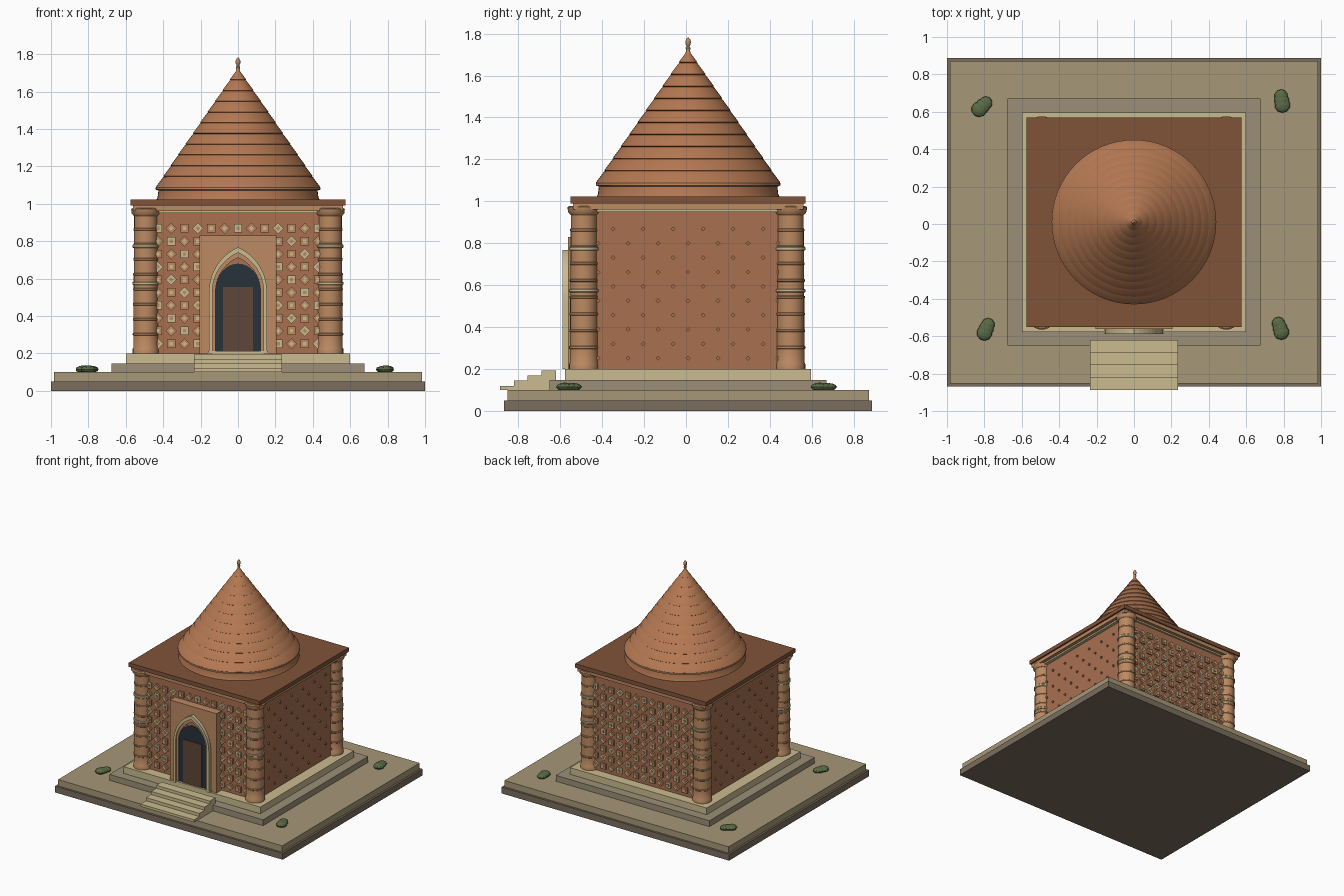
import bpy, bmesh, math, random
from mathutils import Matrix, Vector

if "Cube" in bpy.data.objects:
    bpy.data.objects.remove(bpy.data.objects["Cube"])

random.seed(3)
CY = 0.01          # building centre in y
WALL = 0.51        # wall half width


def mat(name, hexcol):
    c = [int(hexcol[i:i + 2], 16) / 255 for i in (0, 2, 4)]
    m = bpy.data.materials.new(name)
    m.diffuse_color = [((v + 0.055) / 1.055) ** 2.4 for v in c] + [1]
    m.use_nodes = True
    m.node_tree.nodes["Principled BSDF"].inputs["Base Color"].default_value = m.diffuse_color
    return m


DARKSTONE, SAND, GREY = mat("dark_stone", "7A6E5E"), mat("sand", "A69877"), mat("grey_stone", "9C8F78")
CREAM, BRICK, LIGHT = mat("cream", "CBBB90"), mat("brick", "A87050"), mat("light_brick", "BC8A62")
ROOF, CONE, DARK = mat("roof_brown", "80533A"), mat("cone_brick", "B47852"), mat("dark_recess", "27323A")
WOOD, GREEN = mat("wood", "5E4638"), mat("green", "5A6B45")


def finish(bm, name, m, smooth=False):
    bmesh.ops.recalc_face_normals(bm, faces=bm.faces[:])
    me = bpy.data.meshes.new(name)
    bm.to_mesh(me)
    bm.free()
    o = bpy.data.objects.new(name, me)
    bpy.context.collection.objects.link(o)
    me.materials.append(m)
    if smooth:
        bpy.ops.object.select_all(action='DESELECT')
        o.select_set(True)
        bpy.context.view_layer.objects.active = o
        bpy.ops.object.shade_smooth_by_angle(angle=math.radians(35))
    return o


def add_box(bm, c, s, roll=0):
    M = Matrix.Translation(c) @ roll_matrix(roll) @ Matrix.Diagonal((*s, 1))
    bmesh.ops.create_cube(bm, size=1, matrix=M)


def roll_matrix(a, axis='Y'):
    return Matrix.Rotation(a, 4, axis)


def box(name, x0, x1, y0, y1, z0, z1, m):
    bm = bmesh.new()
    add_box(bm, ((x0 + x1) / 2, (y0 + y1) / 2, (z0 + z1) / 2), (x1 - x0, y1 - y0, z1 - z0))
    return finish(bm, name, m)


def slab(name, hx, hy, z0, z1, m):
    return box(name, -hx, hx, CY - hy, CY + hy, z0, z1, m)


def lathe(name, prof, m, x=0, y=CY, n=48):
    bm = bmesh.new()
    rings = [[bm.verts.new((x + r * math.cos(2 * math.pi * i / n), y + r * math.sin(2 * math.pi * i / n), z))
              for i in range(n)] for r, z in prof]
    for a, b in zip(rings, rings[1:]):
        for i in range(n):
            j = (i + 1) % n
            bm.faces.new((a[i], a[j], b[j], b[i]))
    bm.faces.new(rings[0])
    bm.faces.new(rings[-1])
    return finish(bm, name, m, True)


def arch(w, spring, apex, base=0.2, n=10):
    """Half-width w pointed arch outline, left foot to right foot."""
    h = apex - spring
    R = (w * w + h * h) / (2 * w)
    end = math.atan2(h, R - w)
    right = [(w - R + R * math.cos(end * i / n), spring + R * math.sin(end * i / n)) for i in range(n + 1)]
    right = [(w, base)] + right
    return [(-x, z) for x, z in right] + right[-2::-1]


def extrude(bm, faces, depth):
    g = bmesh.ops.extrude_face_region(bm, geom=faces)
    bmesh.ops.translate(bm, vec=(0, depth, 0), verts=[v for v in g['geom'] if isinstance(v, bmesh.types.BMVert)])


def arch_panel(name, pts, y0, y1, m):
    bm = bmesh.new()
    f = bm.faces.new([bm.verts.new((x, y0, z)) for x, z in pts])
    extrude(bm, [f], y1 - y0)
    return finish(bm, name, m)


def arch_band(name, outer, inner, y0, y1, m):
    bm = bmesh.new()
    a, b = [[bm.verts.new((x, y0, z)) for x, z in p] for p in (outer, inner)]
    fs = [bm.faces.new((a[i], a[i + 1], b[i + 1], b[i])) for i in range(len(a) - 1)]
    extrude(bm, fs, y1 - y0)
    return finish(bm, name, m)


# Stepped platform
slab("ground_base", 1.0, 0.878, 0, 0.05, DARKSTONE)
slab("ground_top", 0.985, 0.862, 0.05, 0.10, SAND)
slab("plinth_lower", 0.675, 0.66, 0.10, 0.147, GREY)
slab("plinth_upper", 0.60, 0.587, 0.147, 0.20, CREAM)

# Front stairs
ys = [-0.888, -0.82, -0.755, -0.69]
for i, (y, z) in enumerate(zip(ys, (0.12, 0.145, 0.17, 0.193))):
    box(f"stair_{i + 1}", -0.235, 0.235, y, ys[i + 1] if i < 3 else -0.62, 0.10, z, CREAM)

# Walls, cornice and flat roof
slab("walls", WALL, WALL, 0.20, 0.97, BRICK)
slab("cornice_trim", 0.535, 0.525, 0.95, 0.962, CREAM)
slab("cornice", 0.562, 0.55, 0.962, 0.99, LIGHT)
slab("flat_roof", 0.575, 0.56, 0.99, 1.022, ROOF)

# Corner columns with thin brick rings, cream bands and capitals
for sx in (-1, 1):
    for sy in (-1, 1):
        x, y = sx * 0.493, CY - 0.004 + sy * 0.493
        prof = [(0.07, 0.2), (0.07, 0.225)]
        for i in range(9):
            z = 0.23 + i * 0.08
            r = 0.067 - 0.0006 * i
            prof += [(r, z), (r, z + 0.066), (r + 0.003, z + 0.069), (r + 0.003, z + 0.077)]
        lathe("corner_column", prof, LIGHT, x, y, 24)
        for z in (0.565, 0.765):
            lathe("column_band", [(0.068, z), (0.071, z + 0.004), (0.071, z + 0.014), (0.068, z + 0.018)], CREAM, x, y, 24)
        lathe("column_capital", [(0.064, 0.935), (0.076, 0.95), (0.078, 0.972), (0.07, 0.978)], LIGHT, x, y, 24)

# Tile pattern: alternating squares and diamonds, with a raised knob on each
cream, brick, side = bmesh.new(), bmesh.new(), bmesh.new()
for k in range(-6, 7):
    for j in range(10):
        x, z = k * 0.0715, 0.252 + j * 0.0685
        diamond = (k + j) % 2 == 0
        roll = math.pi / 4 if diamond else 0
        pale = (k + j) % 3 == 0
        s = 0.042 if diamond else 0.045
        for sy in (-1, 1):
            if sy < 0 and abs(k) < 3 and j < 9:
                continue      # portal zone
            y = CY + sy * WALL
            add_box(cream if pale else brick, (x, y, z), (s, 0.024, s), roll)
            add_box(brick if pale else cream, (x, y, z), (0.018, 0.036, 0.018), roll)
        if diamond:           # small studs on the side walls
            for sx in (-1, 1):
                M = (Matrix.Translation((sx * WALL, CY + x, z)) @ roll_matrix(math.pi / 4, 'X')
                     @ Matrix.Diagonal((0.018, 0.016, 0.016, 1)))
                bmesh.ops.create_cube(side, size=1, matrix=M)
finish(cream, "cream_tiles", CREAM)
finish(brick, "brick_tiles", LIGHT)
finish(side, "side_wall_studs", BRICK)

# Portal with pointed arch
box("portal_panel", -0.205, 0.205, -0.562, -0.49, 0.20, 0.83, LIGHT)
box("portal_sill", -0.16, 0.16, -0.585, -0.55, 0.20, 0.212, CREAM)
o, mid, inn = arch(0.155, 0.53, 0.768), arch(0.137, 0.53, 0.738), arch(0.12, 0.53, 0.712)
arch_band("arch_outer_frame", o, mid, -0.588, -0.55, CREAM)
arch_band("arch_inner_frame", mid, inn, -0.578, -0.55, LIGHT)
arch_panel("arch_backing", inn, -0.565, -0.55, BRICK)
round_top = [(-0.12, 0.2)] + [(-0.12 * math.cos(math.pi * i / 16), 0.54 + 0.14 * math.sin(math.pi * i / 16))
                              for i in range(17)] + [(0.12, 0.2)]
arch_panel("dark_opening", round_top, -0.568, -0.55, DARK)
box("door", -0.08, 0.08, -0.574, -0.55, 0.20, 0.555, WOOD)

# Drum, stepped conical roof and finial
lathe("drum", [(0.437, 1.02), (0.43, 1.035), (0.425, 1.075)], CONE, n=64)
lathe("drum_ring", [(0.425, 1.07), (0.44, 1.076), (0.44, 1.088), (0.425, 1.094)], LIGHT, n=64)
prof, N = [], 11
for i in range(N):
    z, dz = 1.088, 0.63 / N
    r0, r1 = 0.434 * (1 - i / N), 0.434 * (1 - (i + 1) / N)
    prof += [(r0 + 0.001, z + i * dz), (r0 + 0.005, z + i * dz + 0.003), (r1 + 0.006, z + (i + 1) * dz - 0.003)]
lathe("cone_roof", prof, CONE, n=64)
lathe("finial", [(0.014, 1.70), (0.009, 1.72), (0.012, 1.732), (0.007, 1.738), (0.012, 1.75),
                 (0.0135, 1.76), (0.010, 1.772), (0.002, 1.782)], LIGHT, n=16)

# Bushes
for x, y in ((-0.81, 0.63), (0.79, 0.66), (-0.79, -0.56), (0.78, -0.555)):
    bm = bmesh.new()
    a = random.uniform(0, math.pi)
    for s, r in ((-1, 0.042), (1, 0.036), (0, 0.04)):
        c = Vector((x + s * 0.024 * math.cos(a), y + s * 0.024 * math.sin(a), 0.115))
        bmesh.ops.create_icosphere(bm, subdivisions=2, radius=r,
                                   matrix=Matrix.Translation(c) @ Matrix.Diagonal((1, 1, 0.5, 1)))
    finish(bm, "bush", GREEN)
